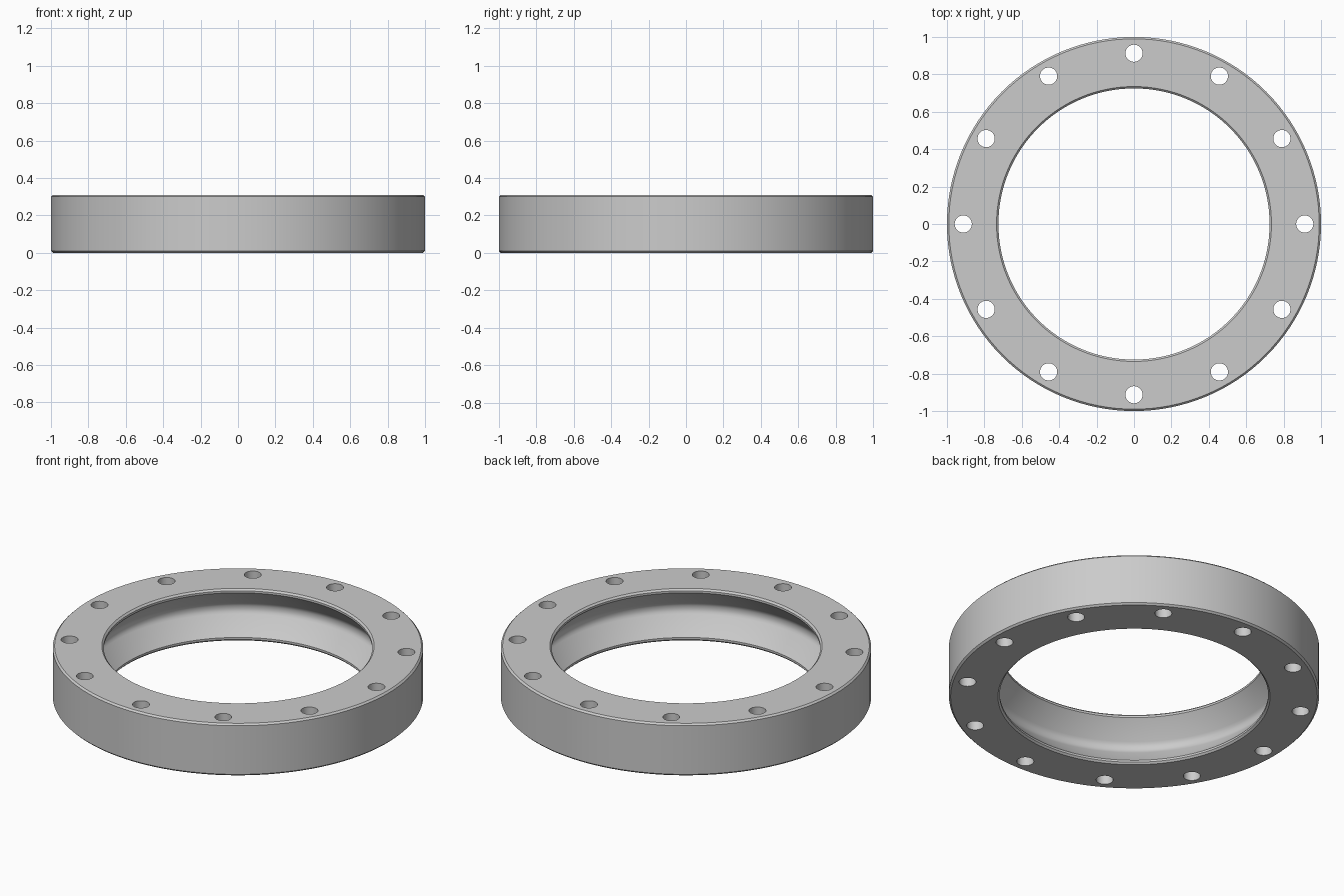
import bpy, bmesh, math
from mathutils import Matrix, Vector

if "Cube" in bpy.data.objects:
    bpy.data.objects.remove(bpy.data.objects["Cube"])

HEIGHT = 0.31
OUTER, INNER, GROOVE = 1.0, 0.725, 0.825
CHAMFER = 0.01
HOLE_COUNT, HOLE_CIRCLE, HOLE_RADIUS = 12, 0.913, 0.046


def make_object(name, bm):
    bmesh.ops.recalc_face_normals(bm, faces=bm.faces)
    mesh = bpy.data.meshes.new(name)
    bm.to_mesh(mesh)
    bm.free()
    obj = bpy.data.objects.new(name, mesh)
    bpy.context.collection.objects.link(obj)
    return obj


# Steel material
steel = bpy.data.materials.new("light_grey_steel")
steel.use_nodes = True
colour = (0.6, 0.6, 0.6, 1)
steel.diffuse_color = colour
steel.node_tree.nodes["Principled BSDF"].inputs["Base Color"].default_value = colour

# Ring profile: lower half from the groove bottom to the outer wall, mirrored upward
mid = HEIGHT / 2
lower = [(GROOVE, mid - 0.01), (GROOVE - 0.004, mid - 0.022),
         (GROOVE - 0.011, mid - 0.034), (INNER, 0.022),
         (INNER, CHAMFER), (INNER + CHAMFER, 0),
         (OUTER - CHAMFER, 0), (OUTER, CHAMFER)]
profile = lower + [(r, HEIGHT - z) for r, z in reversed(lower)]

# Flange ring, turned around the vertical axis
bm = bmesh.new()
verts = [bm.verts.new((r, 0, z)) for r, z in profile]
edges = [bm.edges.new((v, verts[i - 1])) for i, v in enumerate(verts)]
bmesh.ops.spin(bm, geom=verts + edges, cent=(0, 0, 0), axis=(0, 0, 1),
               angle=math.tau, steps=128)
bmesh.ops.remove_doubles(bm, verts=bm.verts, dist=0.0005)
ring = make_object("flange_ring", bm)
ring.data.materials.append(steel)

# Bolt holes
bm = bmesh.new()
for i in range(HOLE_COUNT):
    turn = Matrix.Rotation(math.tau * i / HOLE_COUNT, 4, "Z")
    place = turn @ Matrix.Translation(Vector((HOLE_CIRCLE, 0, mid)))
    bmesh.ops.create_cone(bm, cap_ends=True, segments=32, radius1=HOLE_RADIUS,
                          radius2=HOLE_RADIUS, depth=HEIGHT * 2, matrix=place)
cutter = make_object("bolt_hole_cutter", bm)
cutter.hide_render = True
cutter.data.materials.append(steel)

cut = ring.modifiers.new("bolt_holes", "BOOLEAN")
cut.operation = "DIFFERENCE"
cut.solver = "EXACT"
cut.object = cutter

# Apply the holes and smooth the round walls, keeping the edges sharp
bpy.ops.object.select_all(action="DESELECT")
ring.select_set(True)
bpy.context.view_layer.objects.active = ring
bpy.ops.object.modifier_apply(modifier=cut.name)
bpy.data.objects.remove(cutter)
bpy.ops.object.shade_smooth_by_angle(angle=math.radians(30))
